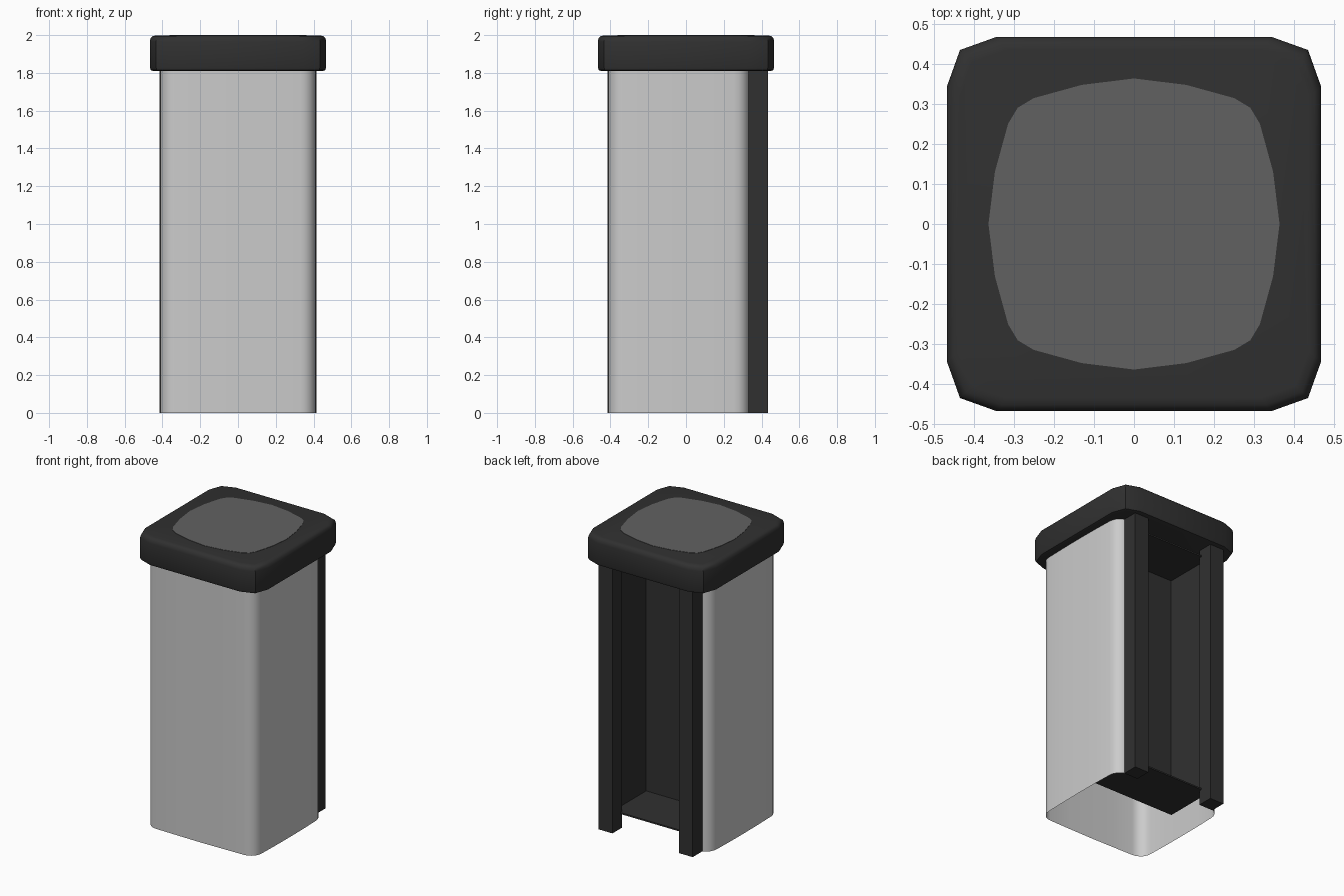
import bpy, bmesh
from math import sin, cos, pi, radians

if "Cube" in bpy.data.objects:
    bpy.data.objects.remove(bpy.data.objects["Cube"])


def material(name, v):
    m = bpy.data.materials.new(name)
    m.diffuse_color = (v, v, v, 1)
    m.use_nodes = True
    m.node_tree.nodes["Principled BSDF"].inputs["Base Color"].default_value = m.diffuse_color
    return m


dark = material("dark_plastic", 0.03)
mid = material("mid_grey", 0.12)


def loft(name, rings, mat=None, closed=True, caps=True, smooth=True):
    """Skin a list of equal-length point rings."""
    bm = bmesh.new()
    vs = [[bm.verts.new(p) for p in r] for r in rings]
    n = len(rings[0])
    for a, b in zip(vs, vs[1:]):
        for i in range(n if closed else n - 1):
            j = (i + 1) % n
            bm.faces.new((a[i], a[j], b[j], b[i]))
    if caps:
        bm.faces.new(vs[0][::-1])
        bm.faces.new(vs[-1])
    me = bpy.data.meshes.new(name)
    bm.to_mesh(me)
    bm.free()
    ob = bpy.data.objects.new(name, me)
    bpy.context.collection.objects.link(ob)
    if mat:
        me.materials.append(mat)
    if smooth:
        bpy.ops.object.select_all(action='DESELECT')
        bpy.context.view_layer.objects.active = ob
        ob.select_set(True)
        bpy.ops.object.shade_smooth_by_angle(angle=radians(40))
    return ob


def rect(x0, x1, y0, y1, z):
    return [(x0, y0, z), (x1, y0, z), (x1, y1, z), (x0, y1, z)]


def corner(cx, cy, r, start, n=5):
    return [(cx + r * cos(start + i * pi / 2 / n), cy + r * sin(start + i * pi / 2 / n))
            for i in range(n + 1)]


# Body shell: thin C-shaped wall, rounded corners, open at the back
R = 0.08
half = [(0, -0.415), (0.17, -0.413)]
half += corner(0.41 - R, -0.41 + R, R, -pi / 2)
half += [(0.414, -0.17), (0.415, -0.02), (0.414, 0.12)]
half += corner(0.41 - R, 0.335 - R, R, 0)
half += [(0.27, 0.335)]
path = [(-x, y) for x, y in half[:0:-1]] + half
loft("body_shell", [[(x, y, z) for x, y in path] for z in (0, 1.82)],
     closed=False, caps=False)

# Rear posts either side of the opening
for side, s in (("left", -1), ("right", 1)):
    x0, x1 = sorted((s * 0.25, s * 0.355))
    loft(side + "_post", [rect(x0, x1, 0.33, 0.435, z) for z in (0, 1.82)],
         dark, smooth=False)

# Recess: front wall, side walls, floor and ceiling of the dark inner box
T = 0.01
boxes = {
    "recess_front_wall": (-0.31, 0.31, -T, 0, 0.1, 1.77),
    "recess_left_wall": (-0.31, -0.30, 0, 0.35, 0.1, 1.77),
    "recess_right_wall": (0.30, 0.31, 0, 0.35, 0.1, 1.77),
    "recess_floor": (-0.30, 0.30, 0, 0.35, 0.1, 0.1 + T),
    "recess_ceiling": (-0.30, 0.30, 0, 0.35, 1.76, 1.77),
}
for name, (x0, x1, y0, y1, z0, z1) in boxes.items():
    loft(name, [rect(x0, x1, y0, y1, z) for z in (z0, z1)], dark, smooth=False)

# Cap: twelve-sided rounded slab
quad = [(0.467, -0.342), (0.467, 0.342), (0.434, 0.434)]
outline = []
for k in range(4):
    c, s = round(cos(k * pi / 2)), round(sin(k * pi / 2))
    outline += [(c * x - s * y, s * x + c * y) for x, y in quad]
profile = [(0.96, 1.81), (0.99, 1.815), (1, 1.83), (1, 1.965), (0.99, 1.985),
           (0.965, 1.995), (0.93, 1.998)]
loft("cap", [[(x * f, y * f, z) for x, y in outline] for f, z in profile], dark)

# Top panel: bulging-square inset
quad = [(0.363, 0), (0.347, 0.13), (0.314, 0.25), (0.29, 0.29), (0.25, 0.314), (0.13, 0.347)]
panel = []
for k in range(4):
    c, s = round(cos(k * pi / 2)), round(sin(k * pi / 2))
    panel += [(c * x - s * y, s * x + c * y) for x, y in quad]
loft("top_panel", [[(x, y, z) for x, y in panel] for z in (1.99, 2.0)], mid, smooth=False)
